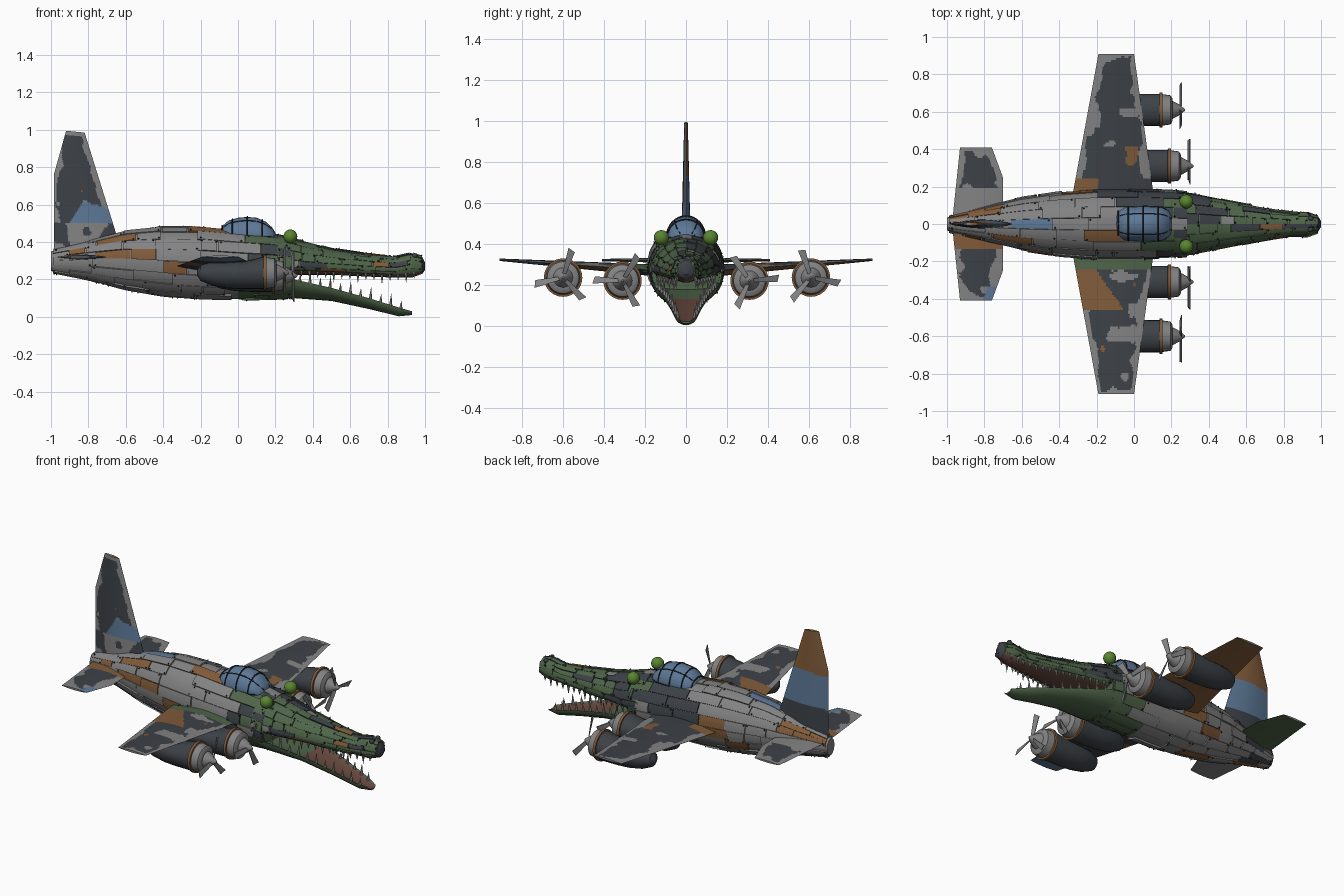
import bpy, bmesh, math, random
from math import sin, cos, pi, tau
from mathutils import Vector, noise

random.seed(4)
if "Cube" in bpy.data.objects:
    bpy.data.objects.remove(bpy.data.objects["Cube"])

PALETTE = {
    "grey": (.225, .225, .23), "slate": (.046, .054, .063), "brown": (.22, .105, .042),
    "green": (.078, .128, .066), "eye_green": (.1, .235, .03), "blue": (.11, .19, .31),
    "mouth": (.14, .068, .05), "metal": (.28, .28, .27), "black": (.015, .016, .017),
}
MATS = {}
for key, rgb in PALETTE.items():
    m = MATS[key] = bpy.data.materials.new(key)
    m.use_nodes = True
    m.diffuse_color = (*rgb, 1)
    bsdf = m.node_tree.nodes["Principled BSDF"]
    bsdf.inputs["Base Color"].default_value = (*rgb, 1)
    bsdf.inputs["Roughness"].default_value = .7


class Part:
    """Collects faces with colour names, then becomes one object."""

    def __init__(self, name):
        self.name, self.v, self.f, self.c = name, [], [], []

    def add(self, verts, faces, cols):
        k = len(self.v)
        self.v += verts
        self.f += [[i + k for i in f] for f in faces]
        self.c += cols if isinstance(cols, list) else [cols] * len(faces)

    def finish(self, loc=(0, 0, 0)):
        me = bpy.data.meshes.new(self.name)
        me.from_pydata(self.v, [], self.f)
        used = sorted(set(self.c))
        for name in used:
            me.materials.append(MATS[name])
        for p, c in zip(me.polygons, self.c):
            p.material_index = used.index(c)
            p.use_smooth = True
        bm = bmesh.new()
        bm.from_mesh(me)
        bmesh.ops.recalc_face_normals(bm, faces=bm.faces)
        bm.to_mesh(me)
        bm.free()
        me.set_sharp_from_angle(angle=math.radians(32))
        ob = bpy.data.objects.new(self.name, me)
        ob.location = loc
        bpy.context.collection.objects.link(ob)


def skin(st, x, a, off=0):
    """Point on a body given as stations of (x, half width, top, middle, bottom)."""
    x = min(max(x, st[0][0]), st[-1][0])
    for p, q in zip(st, st[1:]):
        if x <= q[0]:
            t = (x - p[0]) / (q[0] - p[0])
            _, w, top, mid, bot = [i + (j - i) * t for i, j in zip(p, q)]
            break
    h = top - mid if sin(a) > 0 else mid - bot
    return Vector((x, (w + off) * cos(a), mid + (h + off) * sin(a)))


def loft(part, st, colour, n=28):
    verts, faces, cols = [], [], []
    for x in [s[0] for s in st]:
        verts += [skin(st, x, tau * j / n) for j in range(n)]
    for i in range(len(st) - 1):
        xm = (st[i][0] + st[i + 1][0]) / 2
        for j in range(n):
            k = (j + 1) % n
            faces.append((i * n + j, i * n + k, i * n + n + k, i * n + n + j))
            cols.append(colour(xm, tau * (j + .5) / n))
    end = (len(st) - 1) * n
    faces += [list(range(n)), list(range(end, end + n))]
    cols += [cols[0], cols[-1]]
    part.add(verts, faces, cols)


def shell(part, fn, nu, nv, colour):
    """Closed sheet: fn(u, v, side) gives both skins, the rim joins them."""
    w, size = nv + 1, (nu + 1) * (nv + 1)
    verts = [fn(i / nu, j / nv, s) for s in (0, 1) for i in range(nu + 1) for j in range(w)]
    faces, cols = [], []
    for s in (0, 1):
        for i in range(nu):
            for j in range(nv):
                a = s * size + i * w + j
                faces.append((a, a + 1, a + w + 1, a + w))
                cols.append(colour(fn((i + .5) / nu, (j + .5) / nv, s), s))
    rim = [j for j in range(w)] + [i * w + nv for i in range(1, nu + 1)]
    rim += [nu * w + j for j in range(nv - 1, -1, -1)] + [i * w for i in range(nu - 1, 0, -1)]
    for a, b in zip(rim, rim[1:] + rim[:1]):
        faces.append((a, b, b + size, a + size))
        cols.append(colour((verts[a] + verts[b + size]) / 2, 1))
    part.add(verts, faces, cols)


def cone(part, base, tip, r, col, n=6):
    axis = (tip - base).normalized()
    e = axis.orthogonal().normalized()
    g = axis.cross(e)
    ring = [base + r * (e * cos(tau * i / n) + g * sin(tau * i / n)) for i in range(n)]
    part.add(ring + [tip], [(i, (i + 1) % n, n) for i in range(n)] + [list(range(n))], col)


# Hull and jaws
HULL = [(-1, .035, .35, .30, .245), (-.8, .085, .40, .31, .205), (-.6, .135, .455, .31, .15),
        (-.4, .165, .475, .30, .115), (-.2, .18, .475, .29, .10), (0, .18, .455, .28, .095),
        (.2, .175, .44, .27, .10), (.29, .165, .42, .26, .105)]
SNOUT = [(.2, .17, .435, .29, .22), (.35, .15, .40, .27, .225), (.5, .12, .36, .265, .225),
         (.7, .082, .33, .255, .215), (.84, .06, .315, .25, .21), (.93, .06, .335, .265, .21),
         (.985, .04, .32, .265, .23), (1, .015, .29, .27, .25)]
JAW = [(.12, .155, .2, .22, .1), (.3, .16, .175, .2, .10), (.5, .115, .13, .155, .085),
       (.7, .08, .08, .1, .042), (.86, .055, .035, .05, .003), (.93, .03, .02, .03, .01)]

hull = Part("fuselage")
loft(hull, HULL, lambda x, a: "grey" if x < .05 else "green")
hull.finish()
snout = Part("upper_jaw")
loft(snout, SNOUT, lambda x, a: "slate" if x > .985 else
     "mouth" if sin(a) < 0 and abs(cos(a)) < .8 else "green")
snout.finish()
jaw = Part("lower_jaw")
loft(jaw, JAW, lambda x, a: "mouth" if x > .5 and sin(a) > 0 and abs(cos(a)) < .93 else "green")
jaw.finish()


# Riveted armour plates
def plate_colour(x, a):
    s, left = sin(a), cos(a) > 0
    if x > .3:
        names, odds = ("green", "slate", "brown", "grey"), ((70, 20, 3, 7) if x < .6 else (86, 7, 5, 2))
    elif x > .04 and s < -.35:
        names, odds = ("green", "slate"), (85, 15)
    elif x > .04:
        names, odds = ("green", "slate", "grey"), ((25, 55, 20) if x < .19 else (75, 15, 10))
    elif x < -.62 and .3 < s < .93 or (-.72 < x < -.45 and 0 < s < .45 and not left):
        names, odds = ("brown", "grey"), (75, 25)
    elif -.47 < x < -.22 and (-.25 < s < .15 and not left or -.65 < s < .3 and left):
        names, odds = ("brown", "grey"), (60, 40)
    else:
        names, odds = ("grey", "slate", "brown", "blue"), (90, 5, 3, 2)
    return random.choices(names, odds)[0]


def plating(name, st, x0, x1, a0, a1, rows, lengths):
    part, rivets = Part(name), Part(name + "_rivets")
    step = (a1 - a0) / rows
    for r in range(rows):
        x = x0
        while x < x1 - .02:
            end = min(x + random.uniform(*lengths), x1)
            lift, a = random.uniform(.003, .012), a0 + r * step
            col = plate_colour((x + end) / 2, a + step / 2)
            if random.random() < .9:
                shell(part, lambda u, v, s: skin(st, x + .002 + (end - x - .004) * u,
                      a + step * (.02 + .96 * v), lift * s - .004 * (1 - s)), 5, 3, lambda p, s: col)
                for u in (.08, .92):
                    if random.random() < .6:
                        spot = (x + (end - x) * u, a + step * random.choice((.15, .85)))
                        cone(rivets, skin(st, *spot, lift), skin(st, *spot, lift + .008), .005, "black")
            x = end
    part.finish()
    rivets.finish()


plating("hull_plates", HULL, -.99, .285, 0, tau, 18, (.08, .26))
plating("snout_plates", SNOUT, .21, .985, -.5, pi + .5, 12, (.06, .18))

# Teeth along both jaws
teeth = Part("teeth")
for side in (0, 1):
    for i in range(15):
        p = skin(SNOUT, .34 + .043 * i, pi * side, -.012) - Vector((0, 0, .025))
        cone(teeth, p, p - Vector((0, 0, .035 + .02 * (i % 3 == 1))), .009, "metal")
    for i in range(11):
        p = skin(JAW, .33 + .054 * i, pi * side, -.01) - Vector((0, 0, .008))
        cone(teeth, p, p + Vector((.004, 0, .05 + .022 * (i % 2))), .01, "metal")
teeth.finish()


# Eyes and nostrils
def ball(name, loc, r, col):
    part, n = Part(name), 12
    xs = [-cos(pi * (.02 + .96 * i / n)) for i in range(n + 1)]
    loft(part, [(r * x, *[r * math.sqrt(1 - x * x)] * 2, 0, -r * math.sqrt(1 - x * x)) for x in xs],
         lambda x, a: col, 20)
    part.finish(loc)


for side, label in ((1, "left"), (-1, "right")):
    ball("eye_" + label, (.28, .12 * side, .43), .037, "eye_green")
    ball("nostril_" + label, (.945, .03 * side, .327), .014, "slate")

# Canopy with dark frames
CANOPY = [(-.1, .045, .455, .43, .40), (-.085, .07, .485, .43, .40), (-.05, .088, .515, .43, .40),
          (0, .093, .53, .43, .40), (.05, .094, .534, .43, .40), (.1, .093, .53, .43, .40),
          (.15, .088, .508, .43, .40), (.185, .07, .475, .43, .40), (.2, .045, .45, .43, .40)]
glass = Part("canopy")
loft(glass, CANOPY, lambda x, a: "blue")
glass.finish()


def tube(name, pts, r, col):
    cu = bpy.data.curves.new(name, "CURVE")
    cu.dimensions, cu.bevel_depth, cu.bevel_resolution = "3D", r, 1
    sp = cu.splines.new("POLY")
    sp.points.add(len(pts) - 1)
    for q, p in zip(sp.points, pts):
        q.co = (*p, 1)
    cu.materials.append(MATS[col])
    bpy.context.collection.objects.link(bpy.data.objects.new(name, cu))


for x in (-.085, -.03, .05, .13):
    tube("canopy_hoop", [skin(CANOPY, x, pi * i / 16, .002) for i in range(17)], .004, "black")
for a in (0, .3, .7, 1):
    tube("canopy_rail", [skin(CANOPY, -.1 + .03 * i, pi * a, .001) for i in range(11)], .003, "black")


# Wings, tailplanes and fin, with worn borders
def mix(a, b, t):
    return a + (b - a) * t


def camo(p, edge):
    wear = noise.noise(p * 13)
    if edge < .032 + .04 * wear or wear < -.56:
        return "grey"
    return "brown" if noise.noise(p * 9 + Vector((5, 2, 0))) > .6 else "slate"


def bulge(v, thick):
    return thick * (.03 + .97 * sin(pi * v) ** .9)


# Paint patches on the wings: x, y, radii, colour
PATCHES = [(-.02, .6, .06, .03, "grey"), (-.01, .38, .04, .05, "brown"), (-.02, -.59, .1, .05, "grey"),
           (-.06, -.28, .07, .03, "grey"), (.02, -.46, .05, .04, "grey"), (-.21, .58, .03, .06, "grey")]


def wing_colour(p, s):
    x, y = p.x, abs(p.y)
    if not s:
        if p.y > 0:
            return "brown"
        return "blue" if y > .7 else "brown" if .36 < y < .52 else camo(p, 1)
    if y < .24:
        return "green" if p.y < 0 else "brown" if x < -.19 else "slate"
    if -.46 < p.y < 0 and x < -.2 + (y - .25) * .7:
        return "brown"
    for px, py, rx, ry, col in PATCHES:
        if ((x - px) / rx) ** 2 + ((p.y - py) / ry) ** 2 < 1 + 1.2 * noise.noise(p * 20):
            return col
    lead, trail = mix(.11, 0, (y - .12) / .79), mix(-.335, -.19, (y - .12) / .79)
    return camo(p, min(lead - x, x - trail, .91 - y))


def tail_colour(p, s):
    x, y = p.x, abs(p.y)
    if not s:
        return "green" if p.y > 0 else "grey"
    if p.y > 0 and y < .19:
        return "grey"
    if p.y < 0 and y < .13:
        return "brown"
    if p.y < -.33 and x > -.81 + (.41 - y) * .4:
        return "blue"
    return camo(p, min(x + .965 - y * .08, -.66 - .25 * y - x, .41 - y))


def fin_colour(p, s):
    x, z = p.x, p.z
    if p.y > 0:
        return "brown" if z > .73 else "blue" if z > .52 else "slate"
    if z < .5:
        return "grey" if noise.noise(p * 11) < .15 else "slate"
    if z < .62 - max(0, x + .83) * .3 and x > -.9 + (z - .5) * .6:
        return "blue"
    return camo(p, min(x + .985, -.63 - .32 * (z - .4) - x, .99 - z))


for side, label in ((1, "left"), (-1, "right")):
    wing = Part("wing_" + label)
    shell(wing, lambda u, v, s: Vector((
        mix(mix(-.335, -.19, u), mix(.11, 0, u), v), side * mix(.12, .91, u),
        mix(.268, .322, u) + (2 * s - 1) * bulge(v, mix(.03, .006, u)))), 70, 36, wing_colour)
    wing.finish()
    tail = Part("tailplane_" + label)
    shell(tail, lambda u, v, s: Vector((
        mix(mix(-.97, -.93, u), min(-.7, mix(-.62, -.76, u)), v), side * mix(.03, .41, u),
        .32 + (2 * s - 1) * bulge(v, mix(.014, .006, u)))), 40, 28, tail_colour)
    tail.finish()

fin = Part("tail_fin")
shell(fin, lambda u, v, s: Vector((
    mix(-.985 + max(0, u - .67) * .2, mix(-.6, -.82, u), v), (2 * s - 1) * bulge(v, mix(.026, .009, u)),
    mix(.28, .995 - .01 * v, u))), 64, 36, fin_colour)
fin.finish()

# Engines: nacelle, copper ring, spinner and three-blade propeller
NACELLE = [(-.22, .012), (-.2, .042), (-.14, .068), (-.06, .082), (.02, .086), (.135, .086), (.136, .094),
           (.152, .094), (.153, .084), (.195, .078), (.205, .062), (.206, .048), (.24, .03), (.272, .005)]
for y, z, shift, spin in ((.61, .235, 0, .33), (.31, .22, .045, .6), (-.31, .22, .045, -.55), (-.6, .235, 0, -.3)):
    engine = Part("engine")
    loft(engine, [(x, r, min(r, .058 if x < .03 else r), 0, -r) for x, r in NACELLE],
         lambda x, a: "brown" if .135 < x < .153 else "slate" if x < .14 else "grey", 24)
    engine.finish((shift, y, z))
    prop = Part("propeller")
    for k in range(3):
        a = pi / 2 + spin + tau * k / 3
        rad, tan = Vector((0, cos(a), sin(a))), Vector((0, -sin(a), cos(a)))
        shell(prop, lambda u, v, s: rad * (.02 + .115 * u + .012 * u * v)
              + tan * (v - .5) * mix(.018, .036, u) + Vector(((v - .5) * .01 + .004 * s, 0, 0)),
              4, 2, lambda p, s: "grey")
    prop.finish((shift + .247, y, z))
